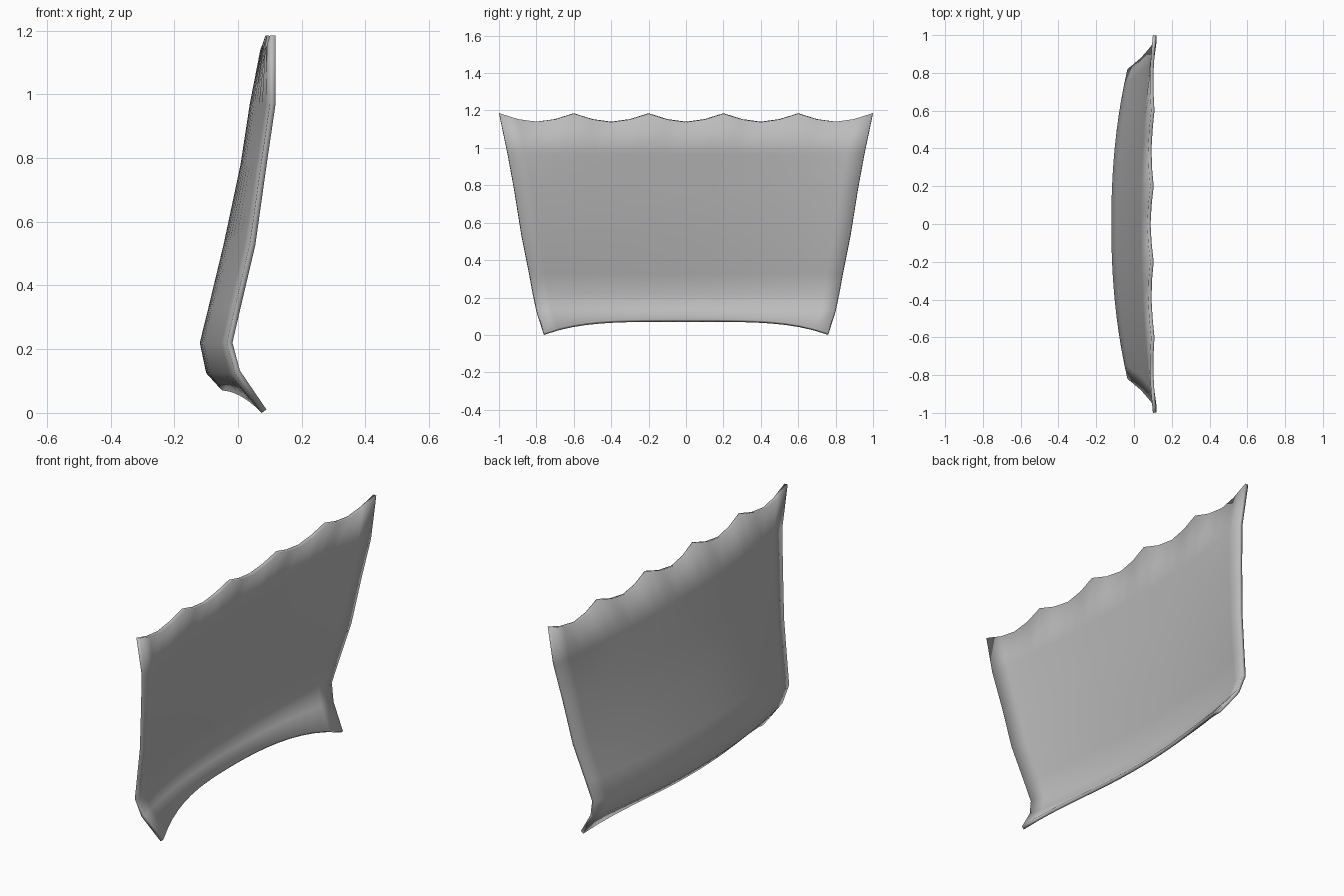
import bpy
import bmesh

cube = bpy.data.objects.get("Cube")
if cube:
    bpy.data.objects.remove(cube)

# Plain grey cloth
grey = bpy.data.materials.new("cloth_grey")
grey.use_nodes = True
colour = (0.5, 0.5, 0.5, 1)
grey.diffuse_color = colour
grey.node_tree.nodes["Principled BSDF"].inputs["Base Color"].default_value = colour

# Rows from hem to top: height, side x, middle x, half width
ROWS = [
    (0.00, 0.075, -0.05, 0.76),
    (0.125, -0.01, -0.10, 0.80),
    (0.22, -0.035, -0.12, 0.82),
    (0.33, -0.01, -0.093, 0.84),
    (0.53, 0.037, -0.045, 0.88),
    (0.78, 0.072, 0.008, 0.92),
    (0.97, 0.10, 0.037, 0.955),
    (1.185, 0.10, 0.086, 1.0),
]
COLUMNS = 20
HEM, TOP = 0, len(ROWS) - 1


def cloth_point(row, v):
    """Point on the bellied sheet; v runs from -1 to 1 across it."""
    z, side, middle, half = ROWS[row]
    x = side + (middle - side) * (1 - abs(v) ** 2.2)
    if row == HEM:
        z += 0.07 * (1 - v ** 4)
    if row == TOP:
        # Sagging scallops between the hanging points
        t = abs((v + 0.2) % 0.4 - 0.2) / 0.2
        sag = 1 - t ** 1.7
        z -= 0.045 * sag
        x -= 0.016 * sag * (1 - 0.5 * abs(v))
    return x, v * half, z


# Hanging sheet
bm = bmesh.new()
grid = [[bm.verts.new(cloth_point(r, 2 * c / COLUMNS - 1))
         for c in range(COLUMNS + 1)] for r in range(len(ROWS))]
for low, high in zip(grid, grid[1:]):
    for c in range(COLUMNS):
        face = bm.faces.new((low[c], low[c + 1], high[c + 1], high[c]))
        face.smooth = True
mesh = bpy.data.meshes.new("hanging_cloth")
bm.to_mesh(mesh)
bm.free()
mesh.materials.append(grey)
cloth = bpy.data.objects.new("hanging_cloth", mesh)
bpy.context.collection.objects.link(cloth)

# Cloth thickness towards the hollow side
solid = cloth.modifiers.new("thickness", "SOLIDIFY")
solid.thickness = 0.018
solid.offset = 1
